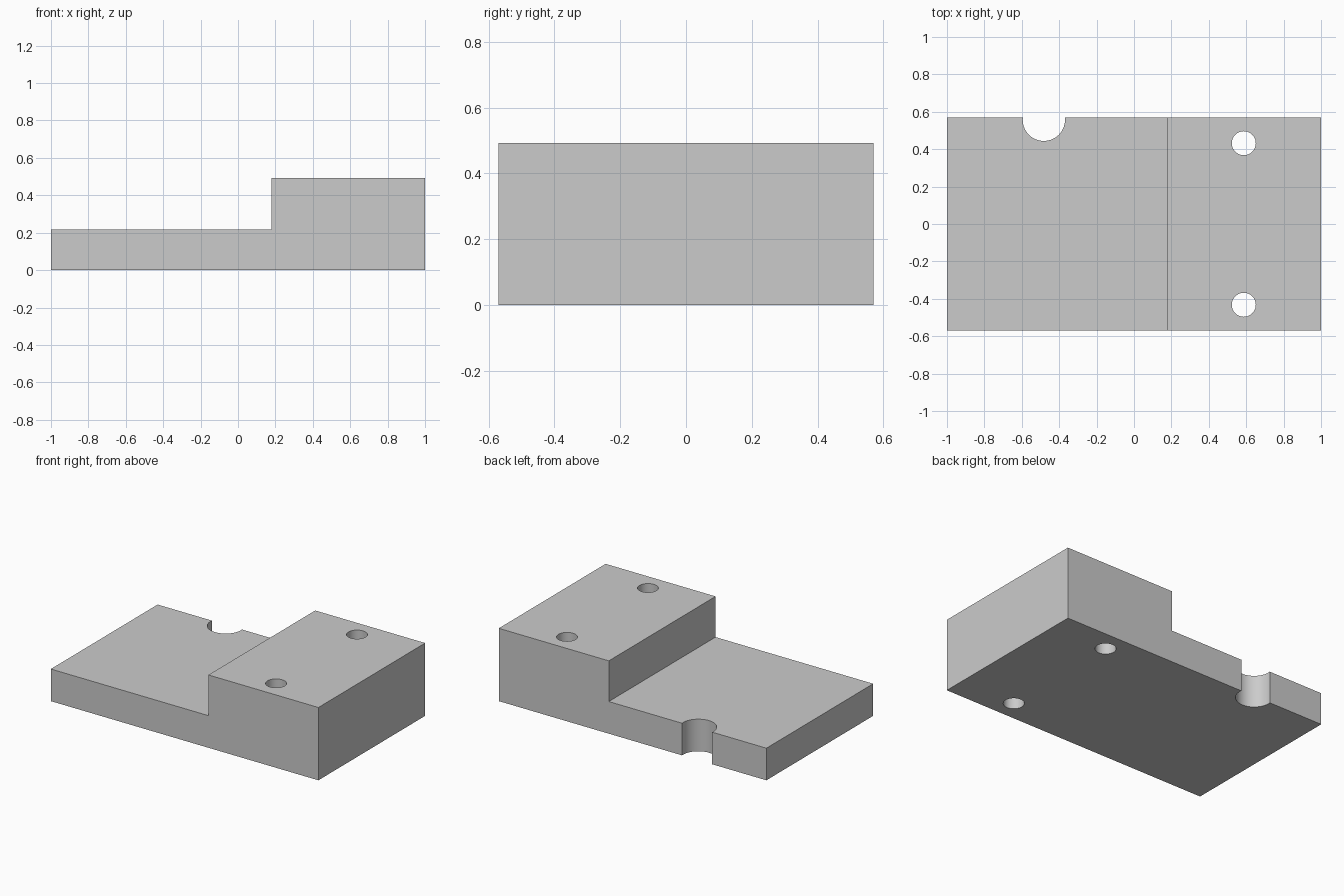
import bpy
import bmesh
import math

if "Cube" in bpy.data.objects:
    bpy.data.objects.remove(bpy.data.objects["Cube"], do_unlink=True)

HALF_X, HALF_Y = 1.0, 0.57
STEP_X, LOW_Z, HIGH_Z = 0.178, 0.217, 0.492

grey = bpy.data.materials.new("light grey")
grey.use_nodes = True
colour = (0.6, 0.6, 0.6, 1)
grey.diffuse_color = colour
grey.node_tree.nodes["Principled BSDF"].inputs["Base Color"].default_value = colour


def extrude_profile(name, points, vector):
    """Fill a closed outline and extrude it into a solid."""
    bm = bmesh.new()
    face = bm.faces.new([bm.verts.new(p) for p in points])
    result = bmesh.ops.extrude_face_region(bm, geom=[face])
    moved = [v for v in result["geom"] if isinstance(v, bmesh.types.BMVert)]
    bmesh.ops.translate(bm, verts=moved, vec=vector)
    bmesh.ops.recalc_face_normals(bm, faces=bm.faces)
    mesh = bpy.data.meshes.new(name)
    bm.to_mesh(mesh)
    bm.free()
    mesh.materials.append(grey)
    obj = bpy.data.objects.new(name, mesh)
    bpy.context.collection.objects.link(obj)
    return obj


def cut_round(name, target, x, y, radius, sides=64):
    """Cut a vertical round hole right through the target."""
    ring = [(x + radius * math.cos(2 * math.pi * i / sides),
             y + radius * math.sin(2 * math.pi * i / sides), -0.1)
            for i in range(sides)]
    cutter = extrude_profile(name, ring, (0, 0, 1))
    mod = target.modifiers.new(name, "BOOLEAN")
    mod.operation = "DIFFERENCE"
    mod.solver = "EXACT"
    mod.object = cutter
    bpy.context.view_layer.objects.active = target
    bpy.ops.object.modifier_apply(modifier=name)
    bpy.data.objects.remove(cutter, do_unlink=True)


# Stepped block: low plate with a raised end
outline = [(-HALF_X, 0), (HALF_X, 0), (HALF_X, HIGH_Z),
           (STEP_X, HIGH_Z), (STEP_X, LOW_Z), (-HALF_X, LOW_Z)]
block = extrude_profile("stepped_block", [(x, -HALF_Y, z) for x, z in outline],
                        (0, 2 * HALF_Y, 0))

# Two bolt holes through the raised end
for side in (-1, 1):
    cut_round("bolt_hole", block, 0.587, side * 0.432, 0.064)

# Round notch in the back edge of the low plate
cut_round("edge_notch", block, -0.482, 0.557, 0.113)

# Smooth round walls, sharp edges elsewhere
bpy.ops.object.select_all(action="DESELECT")
block.select_set(True)
bpy.context.view_layer.objects.active = block
bpy.ops.object.shade_smooth_by_angle(angle=math.radians(30))
